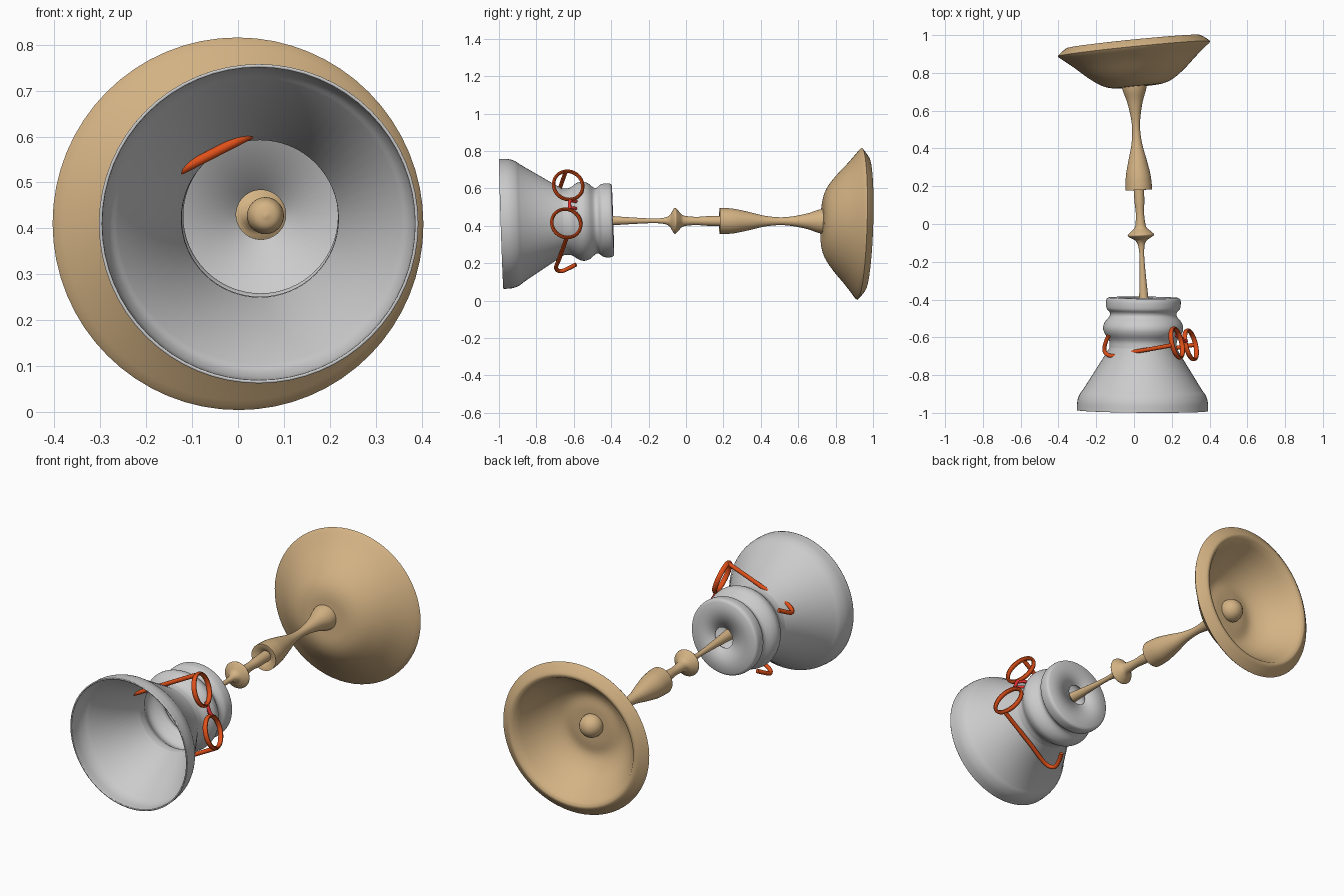
import bpy, bmesh
from math import cos, sin, pi
from mathutils import Vector

if "Cube" in bpy.data.objects:
    bpy.data.objects.remove(bpy.data.objects["Cube"])


def material(name, rgb):
    m = bpy.data.materials.new(name)
    m.diffuse_color = (*rgb, 1)
    m.use_nodes = True
    m.node_tree.nodes["Principled BSDF"].inputs["Base Color"].default_value = m.diffuse_color
    return m


WOOD = material("wood", (0.66, 0.45, 0.23))
ORANGE = material("orange_wire", (0.75, 0.08, 0.01))
RED = material("red_wire", (0.8, 0.03, 0.03))


def smooth(pts, n=5):
    """Catmull-Rom samples through the points."""
    p = [Vector(q) for q in pts]
    p = [2 * p[0] - p[1]] + p + [2 * p[-1] - p[-2]]
    out = []
    for i in range(1, len(p) - 2):
        a, b, c, d = p[i - 1:i + 3]
        for k in range(n):
            t = k / n
            out.append(0.5 * (2 * b + (c - a) * t + (2 * a - 5 * b + 4 * c - d) * t * t
                              + (3 * b - a - 3 * c + d) * t ** 3))
    return out + [p[-2]]


def lathe(name, profile, origin, axis, mat=None, wall=0, sides=64):
    """Revolve (radius, distance) pairs around an axis."""
    rot = Vector(axis).to_track_quat('Z', 'Y')
    bm = bmesh.new()
    rings = []
    for r, t in profile:
        if r < 1e-4:
            rings.append([bm.verts.new(Vector(origin) + rot @ Vector((0, 0, t)))] * sides)
        else:
            rings.append([bm.verts.new(Vector(origin) + rot @ Vector(
                (r * cos(2 * pi * i / sides), r * sin(2 * pi * i / sides), t))) for i in range(sides)])
    for a, b in zip(rings, rings[1:]):
        for i in range(sides):
            j = (i + 1) % sides
            quad = list(dict.fromkeys((a[i], a[j], b[j], b[i])))
            if len(quad) > 2:
                bm.faces.new(quad)
    bmesh.ops.recalc_face_normals(bm, faces=bm.faces)
    me = bpy.data.meshes.new(name)
    bm.to_mesh(me)
    bm.free()
    ob = bpy.data.objects.new(name, me)
    bpy.context.collection.objects.link(ob)
    if mat:
        me.materials.append(mat)
    bpy.context.view_layer.objects.active = ob
    bpy.ops.object.select_all(action='DESELECT')
    ob.select_set(True)
    bpy.ops.object.shade_smooth_by_angle(angle=0.7)
    if wall:
        s = ob.modifiers.new("wall", 'SOLIDIFY')
        s.thickness = wall
    return ob


def wire(name, pts, radius, mat):
    """Round tube along a smoothed path."""
    cu = bpy.data.curves.new(name, 'CURVE')
    cu.dimensions = '3D'
    cu.bevel_depth = radius
    cu.bevel_resolution = 3
    cu.use_fill_caps = True
    path = smooth(pts, 6)
    sp = cu.splines.new('POLY')
    sp.points.add(len(path) - 1)
    for p, q in zip(sp.points, path):
        p.co = (*q, 1)
    sp.use_smooth = True
    cu.materials.append(mat)
    ob = bpy.data.objects.new(name, cu)
    bpy.context.collection.objects.link(ob)
    bpy.ops.object.select_all(action='DESELECT')
    ob.select_set(True)
    bpy.context.view_layer.objects.active = ob
    bpy.ops.object.convert(target='MESH')


# Grey bell: flared mouth, waist, rolled collar and a pierced end cap
bell = ([(0.348, 0)] + smooth([(0.348, 0.004), (0.345, 0.05), (0.333, 0.085), (0.315, 0.11)])
        + smooth([(0.178, 0.33), (0.180, 0.37), (0.205, 0.41), (0.212, 0.44), (0.202, 0.47),
                  (0.178, 0.50), (0.178, 0.52), (0.194, 0.54), (0.198, 0.57), (0.195, 0.59),
                  (0.185, 0.598)])
        + [(0.054, 0.598)])
lathe("bell", bell, (0.045, -0.988, 0.41), (0.005, 0.6, 0.02), wall=0.007)

# Thin turned rod with a ring, running from inside the bell into the stem
AXIS = (-0.045, 1, -0.003)
START = (0.034, 0, 0.426)
rod = smooth([(0, -0.62), (0.028, -0.61), (0.040, -0.58), (0.036, -0.53), (0.025, -0.40),
              (0.013, -0.20), (0.016, -0.12), (0.030, -0.088), (0.050, -0.075), (0.070, -0.06),
              (0.055, -0.042), (0.032, -0.02), (0.025, 0.01), (0.022, 0.06), (0.026, 0.12),
              (0.028, 0.20)])
lathe("rod", [(max(r, 0), t) for r, t in rod], START, AXIS, WOOD, sides=32)

# Baluster stem between rod and dish
stem = ([(0.028, 0.20), (0.05, 0.182), (0.070, 0.18)]
        + smooth([(0.070, 0.20), (0.065, 0.26), (0.048, 0.34), (0.029, 0.42), (0.021, 0.50),
                  (0.026, 0.57), (0.042, 0.65), (0.062, 0.71), (0.070, 0.76)]))
lathe("stem", stem, START, AXIS, WOOD, sides=32)

# Tilted dish with bevelled lip and hollow inside
dish = (smooth([(0, -0.20), (0.06, -0.20), (0.13, -0.198), (0.19, -0.178), (0.255, -0.132),
                (0.33, -0.065), (0.400, -0.008)])
        + smooth([(0.406, 0), (0.385, 0.018), (0.355, 0.038), (0.335, 0.033)])
        + smooth([(0.315, 0.0), (0.27, -0.07), (0.22, -0.125), (0.16, -0.158), (0.09, -0.155),
                  (0.0, -0.155)]))
lathe("dish", [(max(r, 0), t) for r, t in dish], (0, 0.928, 0.41), (-0.1, 1, -0.03), WOOD)

# Round knob in the middle of the dish
ball = [(0.06 * sin(pi * i / 12), -0.06 * cos(pi * i / 12)) for i in range(13)]
lathe("dish_knob", ball, (0.01, 0.785, 0.42), (0, 1, 0), WOOD, sides=32)

# Wire spectacles hooked round the bell's waist
normal = Vector((0.92, 0.22, 0.32)).normalized()
for name, c in (("upper_rim", (0.226, -0.63, 0.616)), ("lower_rim", (0.300, -0.64, 0.413))):
    ring = [(0.080 + 0.009 * cos(2 * pi * i / 10), 0.013 * sin(2 * pi * i / 10)) for i in range(11)]
    lathe(name, ring, c, normal, ORANGE, sides=40)

for name, hinge in (("upper_arm", (0.200, -0.642, 0.692)), ("lower_arm", (0.325, -0.638, 0.335))):
    h = Vector(hinge)
    wire(name, [h + Vector(d) for d in (
        (0, 0, 0), (-0.10, -0.018, -0.05), (-0.21, -0.037, -0.106), (-0.30, -0.056, -0.152),
        (-0.340, -0.050, -0.172), (-0.357, -0.025, -0.177), (-0.350, 0.015, -0.160),
        (-0.335, 0.050, -0.142))], 0.011, ORANGE)

# Bridge and two small nose pads
wire("bridge", [(0.248, -0.612, 0.542), (0.258, -0.622, 0.53), (0.268, -0.622, 0.505),
                (0.278, -0.62, 0.487)], 0.009, RED)
for name, z, x in (("upper_pad", 0.532, 0.25), ("lower_pad", 0.495, 0.264)):
    wire(name, [(x, -0.62, z), (x - 0.015, -0.60, z), (x - 0.03, -0.585, z - 0.004)], 0.008, RED)
